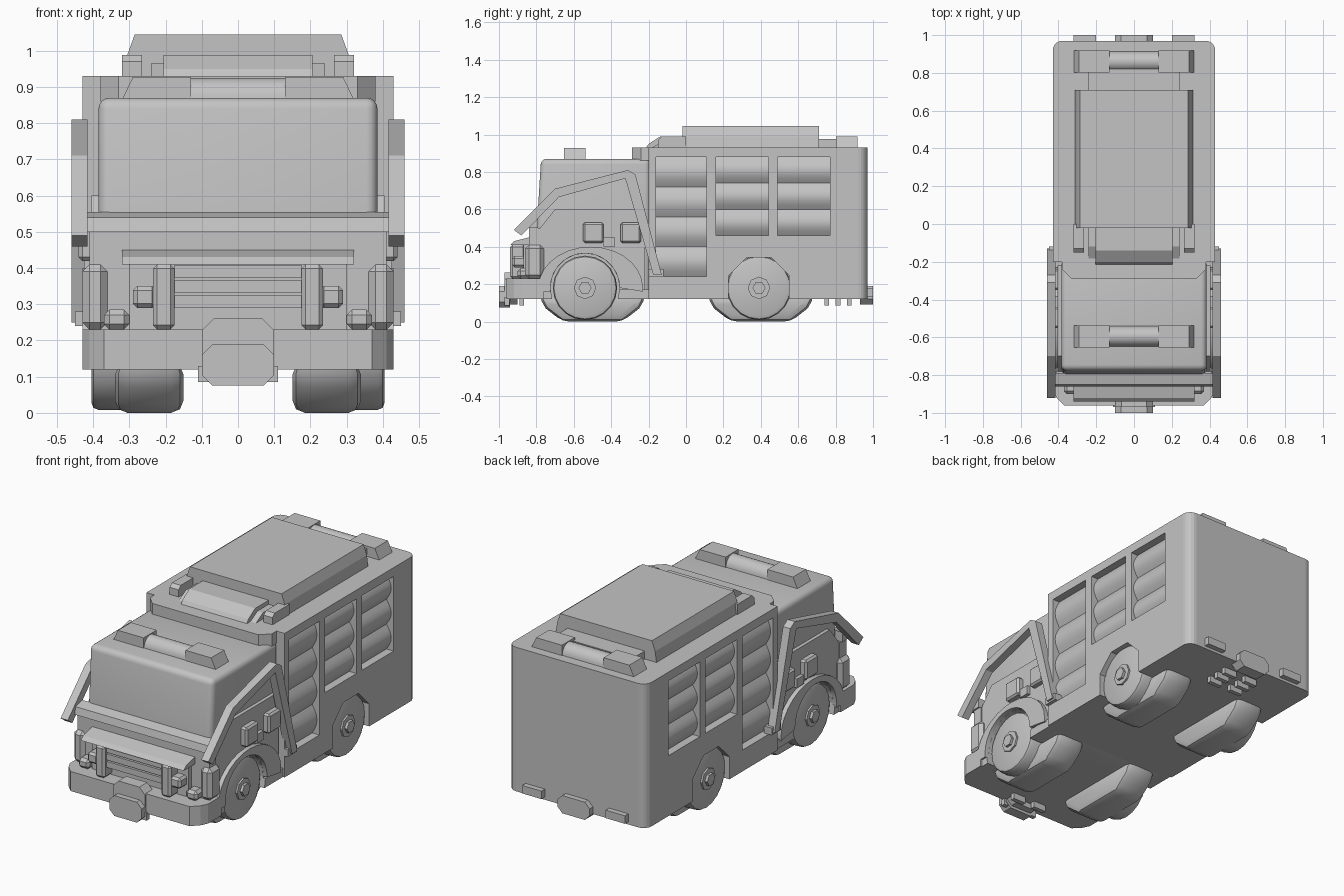
import bpy, bmesh, math
from math import sin, cos, pi

old = bpy.data.objects.get("Cube")
if old:
    bpy.data.objects.remove(old)

grey = bpy.data.materials.new("body_grey")
grey.use_nodes = True
grey.diffuse_color = (0.55, 0.55, 0.55, 1)
grey.node_tree.nodes["Principled BSDF"].inputs["Base Color"].default_value = grey.diffuse_color


def apply(ob, mod):
    bpy.ops.object.select_all(action='DESELECT')
    ob.select_set(True)
    bpy.context.view_layer.objects.active = ob
    bpy.ops.object.modifier_apply(modifier=mod.name)


def prism(name, pts, lo, hi, axis='x', mirror=False, bevel=0, segs=1, smooth=False):
    """Extrude a closed profile along an axis; profiles are yz, xz or xy."""
    place = {'x': lambda a, b, c: (c, a, b),
             'y': lambda a, b, c: (a, c, b),
             'z': lambda a, b, c: (a, b, c)}[axis]
    bm = bmesh.new()
    rings = [[bm.verts.new(place(a, b, c)) for a, b in pts] for c in (lo, hi)]
    for ring in rings:
        bm.faces.new(ring)
    for i in range(len(pts)):
        j = (i + 1) % len(pts)
        bm.faces.new((rings[0][i], rings[0][j], rings[1][j], rings[1][i]))
    bmesh.ops.recalc_face_normals(bm, faces=bm.faces)
    me = bpy.data.meshes.new(name)
    bm.to_mesh(me)
    bm.free()
    me.materials.append(grey)
    ob = bpy.data.objects.new(name, me)
    bpy.context.collection.objects.link(ob)
    if bevel:
        m = ob.modifiers.new("bevel", 'BEVEL')
        m.width, m.segments = bevel, segs
        apply(ob, m)
    if mirror:
        m = ob.modifiers.new("mirror", 'MIRROR')
        m.use_mirror_merge = False
        apply(ob, m)
    if smooth:
        bpy.ops.object.select_all(action='DESELECT')
        ob.select_set(True)
        bpy.context.view_layer.objects.active = ob
        bpy.ops.object.shade_smooth_by_angle(angle=math.radians(35))
    return ob


def rect(a0, a1, b0, b1):
    return [(a0, b0), (a1, b0), (a1, b1), (a0, b1)]


def box(name, x0, x1, y0, y1, z0, z1, **kw):
    return prism(name, rect(y0, y1, z0, z1), x0, x1, **kw)


def arc(cy, cz, ry, rz, n, start=0.0, end=2 * pi, closed=True):
    steps = n if closed else n - 1
    return [(cy + ry * cos(start + (end - start) * i / steps),
             cz + rz * sin(start + (end - start) * i / steps)) for i in range(n)]


def cut(ob, cutter):
    m = ob.modifiers.new("cut", 'BOOLEAN')
    m.operation, m.solver, m.object = 'DIFFERENCE', 'EXACT', cutter
    apply(ob, m)
    bpy.data.objects.remove(cutter)


FRONT, REAR, AXLE = -0.54, 0.39, 0.18

# Rear body with rounded back corners
r = 0.05
right_corner = arc(0.43 - r, 0.97 - r, r, r, 6, 0, pi / 2, closed=False)
left_corner = [(-x, y) for x, y in reversed(right_corner)]
body = prism("rear_body", [(-0.43, -0.2), (0.43, -0.2)] + right_corner + left_corner,
             0.12, 0.93, 'z')

# Side lockers with scalloped roller shutters
SLAT = 0.16
for i, (y0, y1, rows) in enumerate([(-0.16, 0.11, 4), (0.16, 0.44, 3), (0.49, 0.77, 3)]):
    z0 = 0.88 - SLAT * rows
    if rows == 3:
        z0 = 0.46
    slat = (0.88 - z0) / rows
    cut(body, box("locker_cutter", 0.35, 0.5, y0, y1, z0, 0.88, mirror=True))
    profile = [(0.34, z0)]
    for k in range(rows):
        profile += [(0.385 + 0.03 * sin(pi * t / 6), z0 + slat * (k + t / 6)) for t in range(6)]
    profile += [(0.385, 0.88), (0.34, 0.88)]
    prism(f"roller_shutter_{i}", profile, y0, y1, 'y', mirror=True, smooth=True)

# Rear wheel arch
cut(body, prism("arch_cutter", arc(REAR, AXLE, 0.175, 0.175, 8, pi / 8, 2 * pi + pi / 8),
                0.34, 0.5, mirror=True))

# Cab with sloping windscreen and rounded upper edges
cab = prism("cab", [(-0.80, 0.12), (-0.80, 0.46), (-0.775, 0.87), (-0.19, 0.87), (-0.19, 0.12)],
            -0.385, 0.385, bevel=0.03, segs=4, smooth=True)
door = prism("cab_door", [(-0.78, 0.24), (-0.78, 0.5), (-0.70, 0.6), (-0.22, 0.6), (-0.22, 0.12), (-0.7, 0.12)],
             0.37, 0.405, mirror=True)
for part in (cab, door):
    cut(part, prism("front_arch_cutter", arc(FRONT, AXLE, 0.185, 0.185, 20), 0.33, 0.5, mirror=True))
box("lower_cab_front", -0.41, 0.41, -0.84, -0.78, 0.22, 0.5)

# Front fenders
outer = arc(-0.51, 0.18, 0.28, 0.22, 15, 0, pi, closed=False)
inner = arc(FRONT, AXLE, 0.185, 0.185, 15, 0, pi, closed=False)
prism("front_fender", outer + [(-0.79, 0.16), (-0.725, 0.16)] + inner[::-1] + [(-0.23, 0.16)],
      0.36, 0.43, mirror=True, smooth=True)
box("fender_nose", 0.36, 0.43, -0.86, -0.76, 0.23, 0.41, mirror=True, bevel=0.02)

# Chassis floor, step and bumper
box("chassis", -0.42, 0.42, -0.82, 0.95, 0.12, 0.17)
cut(bpy.data.objects["chassis"],
    prism("chassis_arch", arc(FRONT, AXLE, 0.185, 0.185, 20), 0.33, 0.5, mirror=True))
cut(bpy.data.objects["chassis"],
    prism("chassis_arch", arc(REAR, AXLE, 0.175, 0.175, 8, pi / 8, 2 * pi + pi / 8), 0.34, 0.5, mirror=True))
prism("front_bumper", [(-0.43, -0.76), (-0.43, -0.88), (-0.41, -0.92), (-0.37, -0.96),
                       (0.37, -0.96), (0.41, -0.92), (0.43, -0.88), (0.43, -0.76)], 0.12, 0.23, 'z')


def octagon(w, z0, z1, c):
    return [(-w, z0 + c), (-w + c, z0), (w - c, z0), (w, z0 + c),
            (w, z1 - c), (w - c, z1), (-w + c, z1), (-w, z1 - c)]


# Winch, rear hitch and tow hooks
prism("front_winch", octagon(0.1, 0.075, 0.19, 0.03), -1.0, -0.94, 'y')
prism("winch_mount", octagon(0.1, 0.09, 0.262, 0.035), -0.97, -0.90, 'y')
prism("rear_hitch", octagon(0.1, 0.09, 0.19, 0.03), 0.93, 1.0, 'y')
box("rear_step", 0.2, 0.32, 0.93, 1.0, 0.135, 0.18, mirror=True)
for y in (-0.97, -0.89, 0.74, 0.80, 0.86):
    box("tow_hook", 0.03, 0.11, y, y + 0.025, 0.085, 0.13, mirror=True)

# Grille, hood and headlamps
box("grille_back", -0.3, 0.3, -0.87, -0.8, 0.23, 0.42)
prism("hood", [(-0.94, 0.41), (-0.92, 0.43), (-0.8, 0.46), (-0.8, 0.41)], -0.32, 0.32)
for i in range(3):
    z = 0.29 + 0.042 * i
    box("grille_slat", -0.175, 0.175, -0.92, -0.86, z, z + 0.034)
box("grille_guard", 0.175, 0.235, -0.94, -0.86, 0.23, 0.41, mirror=True, bevel=0.012)
box("headlamp", 0.225, 0.29, -0.93, -0.85, 0.29, 0.35, mirror=True, bevel=0.012)
box("corner_lamp", 0.3, 0.37, -0.90, -0.82, 0.23, 0.285, mirror=True, bevel=0.015)

# Wheels: wide tyres beneath the floor, discs and hubs at the sides
for name, y, shift in (("front", FRONT, 0.04), ("rear", REAR, 0.01)):
    c = y + shift
    prism(f"{name}_tyre", [(c - 0.29, 0.14), (c - 0.25, 0.07), (c - 0.16, 0.0), (c + 0.16, 0.0),
                           (c + 0.25, 0.07), (c + 0.29, 0.14)], 0.15, 0.34,
          mirror=True, bevel=0.035, segs=2, smooth=True)
    prism(f"{name}_wheel", arc(y, AXLE, 0.172, 0.172, 20), 0.2, 0.405, mirror=True,
          bevel=0.02, segs=2, smooth=True)
    prism(f"{name}_hub", arc(y, AXLE, 0.06, 0.06, 8), 0.39, 0.415, mirror=True)
    prism(f"{name}_hub_nut", arc(y, AXLE, 0.035, 0.035, 6), 0.40, 0.43, mirror=True)

# Side frame bars and the bar across the windscreen
prism("side_frame", [(-0.92, 0.49), (-0.70, 0.71), (-0.31, 0.81), (-0.27, 0.785), (-0.13, 0.25),
                     (-0.175, 0.25), (-0.325, 0.765), (-0.68, 0.665), (-0.88, 0.46)],
      0.415, 0.46, mirror=True)
prism("windscreen_bar", [(-0.86, 0.5), (-0.85, 0.54), (-0.79, 0.555), (-0.79, 0.5)], -0.42, 0.42)
box("frame_foot", 0.40, 0.45, -0.2, -0.12, 0.24, 0.28, mirror=True)

# Cab side equipment
for y in (-0.55, -0.35):
    box("side_box", 0.38, 0.44, y, y + 0.11, 0.42, 0.53, mirror=True, bevel=0.01)
box("door_handle", 0.38, 0.425, -0.44, -0.38, 0.40, 0.45, mirror=True)

# Roof: front lip, raised slab, sloping hatch and rails
prism("roof_lip", [(-0.38, -0.19), (-0.38, -0.24), (-0.33, -0.29), (0.33, -0.29),
                   (0.38, -0.24), (0.38, -0.19)], 0.86, 0.93, 'z')
prism("roof_slab", [(-0.315, 0.92), (-0.305, 0.99), (-0.285, 1.045), (0.285, 1.045),
                    (0.305, 0.99), (0.315, 0.92)], -0.02, 0.71, 'y')
box("roof_base", -0.24, 0.24, 0.0, 0.82, 0.92, 0.975)
prism("roof_hatch", [(-0.22, 0.92), (-0.2, 0.95), (-0.14, 0.988), (0.0, 0.988), (0.0, 0.92)], -0.205, 0.205)
prism("hatch_cheek", [(-0.2, 0.92), (-0.12, 0.965), (0.0, 0.965), (0.0, 0.92)], 0.2, 0.24, mirror=True)
prism("roof_rail", [(-0.15, 0.92), (-0.15, 0.97), (-0.13, 0.988), (0.0, 0.988), (0.0, 0.92)],
      0.265, 0.32, mirror=True)

# Light bars on the cab and at the back of the roof
for name, y, z in (("cab", -0.595, 0.865), ("rear", 0.86, 0.925)):
    prism(f"{name}_light_block", [(0.13, z), (0.32, z), (0.29, z + 0.063), (0.13, z + 0.063)],
          y - 0.058, y + 0.058, 'y', mirror=True)
    prism(f"{name}_light_tube", arc(y, z, 0.055, 0.06, 12, 0, pi, closed=False),
          -0.13, 0.13, smooth=True)
